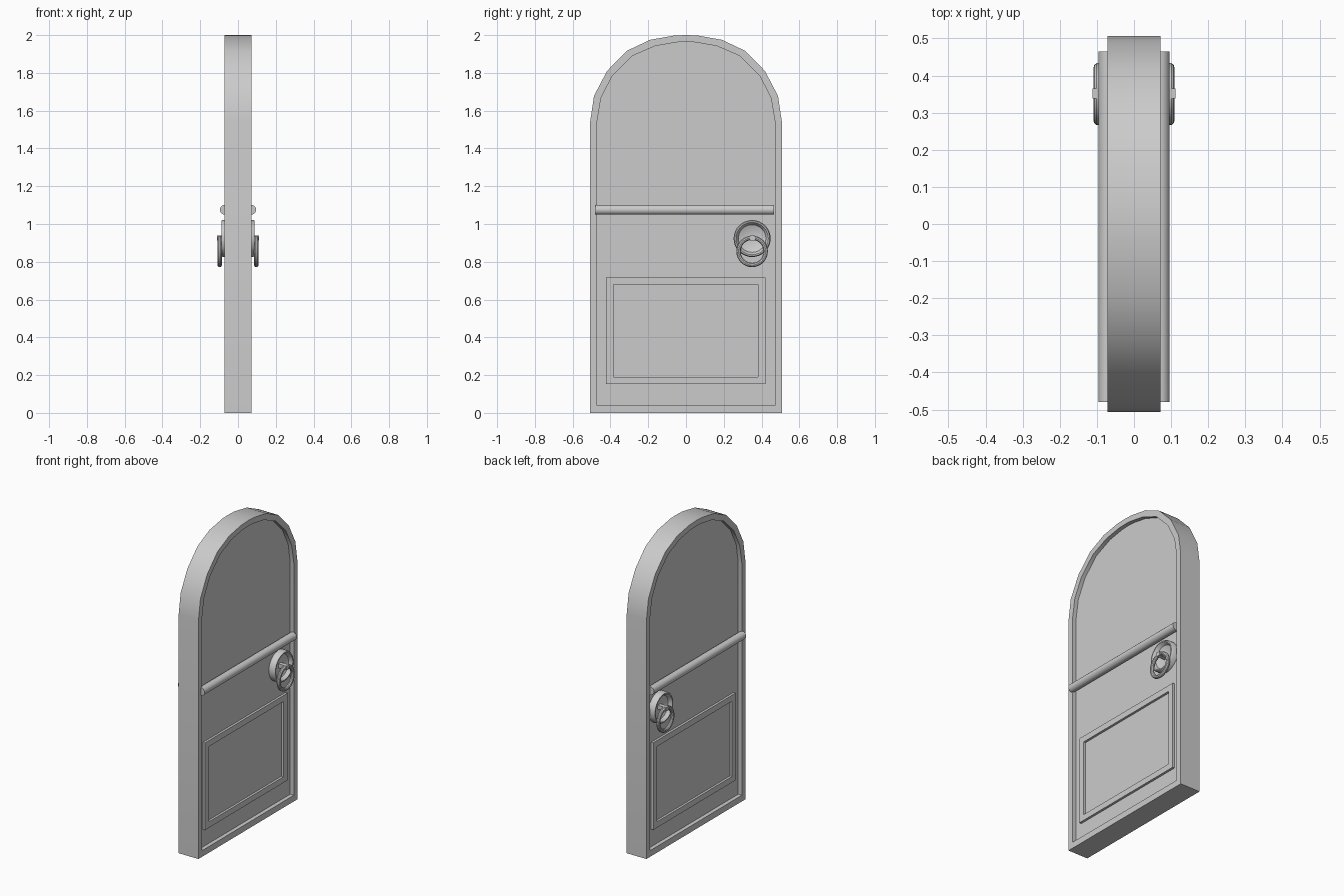
import bpy, bmesh, math
from mathutils import Matrix, Vector

if "Cube" in bpy.data.objects:
    bpy.data.objects.remove(bpy.data.objects["Cube"])

PANEL_X, FRAME_X = 0.045, 0.071
HANDLE_Y = 0.35


def make_object(name, bm, mirror=False):
    bmesh.ops.recalc_face_normals(bm, faces=bm.faces[:])
    mesh = bpy.data.meshes.new(name)
    bm.to_mesh(mesh)
    bm.free()
    ob = bpy.data.objects.new(name, mesh)
    bpy.context.collection.objects.link(ob)
    bpy.ops.object.select_all(action='DESELECT')
    ob.select_set(True)
    bpy.context.view_layer.objects.active = ob
    bpy.ops.object.shade_smooth_by_angle(angle=math.radians(32))
    if mirror:  # repeat on the other door face
        mod = ob.modifiers.new("other_face", 'MIRROR')
        mod.use_axis = (True, False, False)
        mod.use_clip = False
        mod.use_mirror_merge = False
    return ob


def arch(half, bottom):
    """Closed symmetric outline from the right half, bottom to crown."""
    right = [(half[0][0], bottom)] + half
    return right + [(-y, z) for y, z in reversed(right) if y > 0]


def box(name, x, y, z, mirror=True):
    bm = bmesh.new()
    size = Vector((x[1] - x[0], y[1] - y[0], z[1] - z[0]))
    mid = Vector((x[0] + x[1], y[0] + y[1], z[0] + z[1])) / 2
    bmesh.ops.create_cube(bm, size=1, matrix=Matrix.Translation(mid) @ Matrix.Diagonal((*size, 1)))
    return make_object(name, bm, mirror)


def lathe(name, profile, y, z, steps=32, closed=False):
    """Spin an (x, radius) profile about an x-parallel axis."""
    bm = bmesh.new()
    vs = [bm.verts.new((px, y, z + r)) for px, r in profile]
    es = [bm.edges.new(p) for p in zip(vs, vs[1:])]
    if closed:
        es.append(bm.edges.new((vs[-1], vs[0])))
    bmesh.ops.spin(bm, geom=vs + es, cent=(0, y, z), axis=(1, 0, 0),
                   angle=math.tau, steps=steps, use_duplicate=False)
    bmesh.ops.remove_doubles(bm, verts=bm.verts[:], dist=1e-5)
    return make_object(name, bm, True)


outer = arch([(0.507, 1.545), (0.487, 1.678), (0.418, 1.81), (0.313, 1.917),
              (0.19, 1.975), (0.06, 1.998), (0, 2.0)], 0)
inner = arch([(0.471, 1.54), (0.45, 1.667), (0.39, 1.785), (0.286, 1.889),
              (0.164, 1.942), (0.05, 1.962), (0, 1.964)], 0.04)

# Arched frame: matching outer and inner loops on both faces
bm = bmesh.new()
loops = [[bm.verts.new((x, y, z)) for y, z in pts] for x, pts in
         ((-FRAME_X, outer), (FRAME_X, outer), (FRAME_X, inner), (-FRAME_X, inner))]
n = len(outer)
for a, b in zip(loops, loops[1:] + loops[:1]):
    for i in range(n):
        j = (i + 1) % n
        bm.faces.new((a[i], a[j], b[j], b[i]))
make_object("door_frame", bm)

# Recessed door panel
bm = bmesh.new()
face = bm.faces.new([bm.verts.new((-PANEL_X, y, z)) for y, z in inner])
ext = bmesh.ops.extrude_face_region(bm, geom=[face], use_keep_orig=True)
bmesh.ops.translate(bm, vec=(2 * PANEL_X, 0, 0),
                    verts=[v for v in ext['geom'] if isinstance(v, bmesh.types.BMVert)])
make_object("door_panel", bm)

# Round cross rail
bm = bmesh.new()
bmesh.ops.create_cone(bm, cap_ends=True, segments=20, radius1=0.026, radius2=0.026, depth=0.945,
                      matrix=Matrix.Translation((0.07, -0.007, 1.075)) @ Matrix.Rotation(math.pi / 2, 4, 'X'))
make_object("cross_rail", bm, True)

# Lower moulding: full-width rails with stiles between
mx = (PANEL_X - 0.01, PANEL_X + 0.015)
for name, z in (("moulding_bottom", (0.153, 0.191)), ("moulding_top", (0.679, 0.718))):
    box(name, mx, (-0.423, 0.421), z)
for name, y in (("moulding_left", (-0.423, -0.385)), ("moulding_right", (0.382, 0.421))):
    box(name, mx, y, (0.191, 0.679))

# Dished handle plate
lathe("handle_cup", [(0.04, 0.098), (0.08, 0.098), (0.088, 0.093), (0.088, 0.086), (0.083, 0.082),
                     (0.066, 0.073), (0.057, 0.05), (0.053, 0.025), (0.052, 0)], HANDLE_Y, 0.923)

# Hanging pull ring and its staple
ring = [(0.097 + 0.012 * math.cos(a), 0.072 + 0.012 * math.sin(a))
        for a in (math.tau * i / 10 for i in range(10))]
lathe("pull_ring", ring, HANDLE_Y, 0.855, closed=True)
box("ring_staple", (0.05, 0.112), (0.338, 0.365), (0.912, 0.938))
